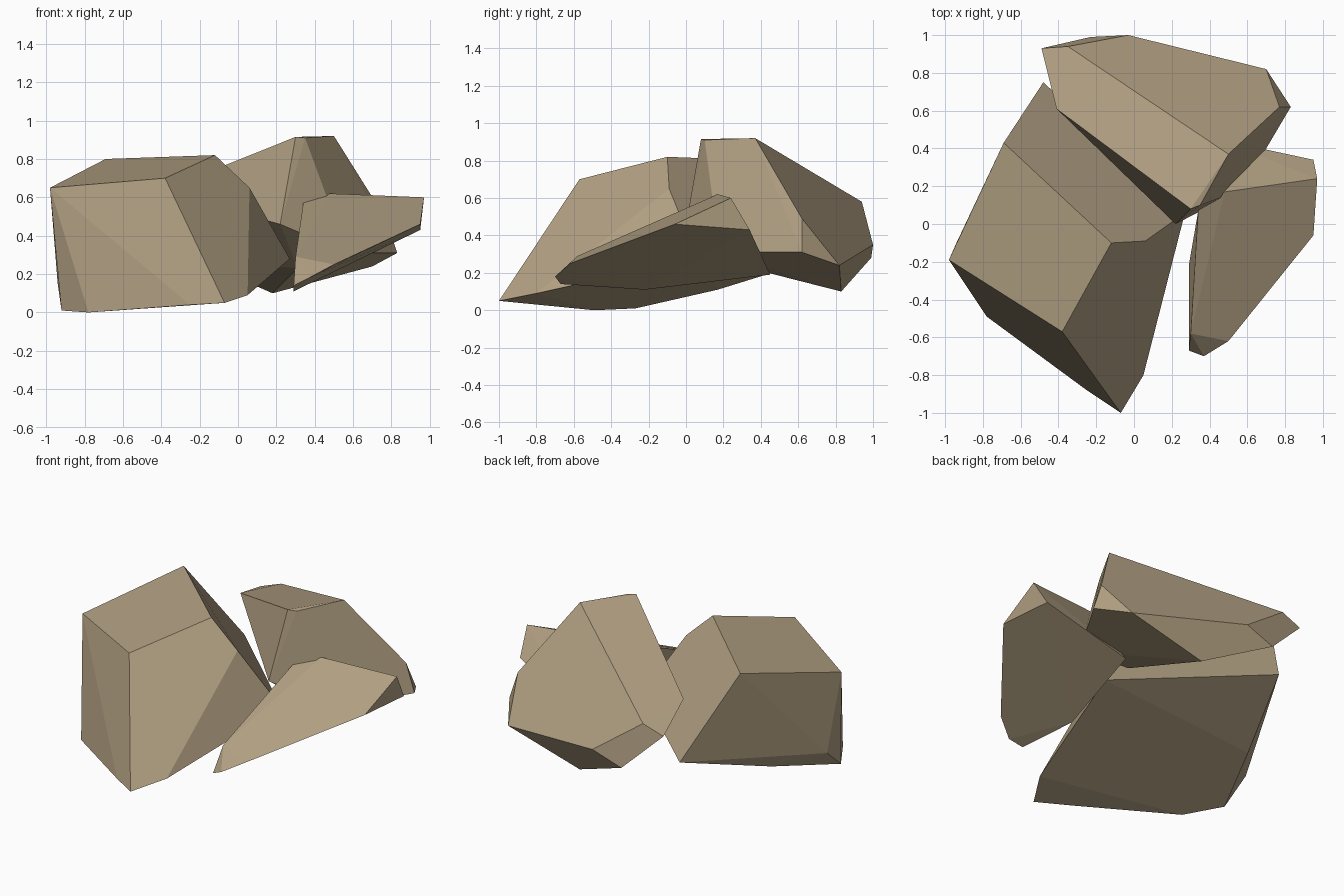
import bpy, bmesh

if "Cube" in bpy.data.objects:
    bpy.data.objects.remove(bpy.data.objects["Cube"])

# One stone colour
stone = bpy.data.materials.new("tan_stone")
stone.diffuse_color = (0.44, 0.35, 0.225, 1)
stone.use_nodes = True
stone.node_tree.nodes["Principled BSDF"].inputs["Base Color"].default_value = stone.diffuse_color


def boulder(name, corners):
    """Faceted rock: the convex hull of its corner points."""
    bm = bmesh.new()
    for c in corners:
        bm.verts.new(c)
    res = bmesh.ops.convex_hull(bm, input=bm.verts[:])
    loose = [v for v in bm.verts if not v.link_faces]
    bmesh.ops.delete(bm, geom=loose, context='VERTS')
    # merge nearly coplanar triangles into flat facets
    bmesh.ops.dissolve_limit(bm, angle_limit=0.05, verts=bm.verts[:], edges=bm.edges[:])
    bmesh.ops.recalc_face_normals(bm, faces=bm.faces[:])
    mesh = bpy.data.meshes.new(name)
    bm.to_mesh(mesh)
    bm.free()
    mesh.materials.append(stone)
    obj = bpy.data.objects.new(name, mesh)
    bpy.context.collection.objects.link(obj)
    return obj


# Big block at front left
boulder("large_rock", [
    (-.98, -.19, .65), (-.69, .43, .80), (-.12, -.10, .82), (-.38, -.57, .70),
    (.06, -.09, .65), (.27, .06, .28), (-.48, .75, .29),
    (-.07, -1, .05), (-.25, -.88, .04), (.05, -.80, .09), (.15, -.43, .17),
    (-.78, -.49, 0), (-.92, -.27, .01), (-.94, -.10, .15), (-.73, .17, .11)])

# Thin wedge leaning at the right
boulder("wedge_rock", [
    (.34, .07, .57), (.48, .17, .62), (.97, .24, .60), (.95, -.06, .46),
    (.50, -.62, .25), (.30, -.58, .29), (.95, .34, .43), (.44, .45, .19),
    (.29, -.22, .11), (.29, -.67, .14), (.37, -.70, .18)])

# Tall overhanging rock at the back
boulder("back_rock", [
    (.30, .08, .915), (.35, .10, .91), (.50, .37, .92), (-.35, .94, .58),
    (-.49, .93, .53), (-.41, .61, .63), (-.03, 1, .35), (-.23, .99, .28),
    (.70, .82, .24), (.77, .62, .49), (.83, .62, .31), (.18, .83, .10),
    (.31, .32, .23), (.57, .18, .31), (.22, 0, .46)])
